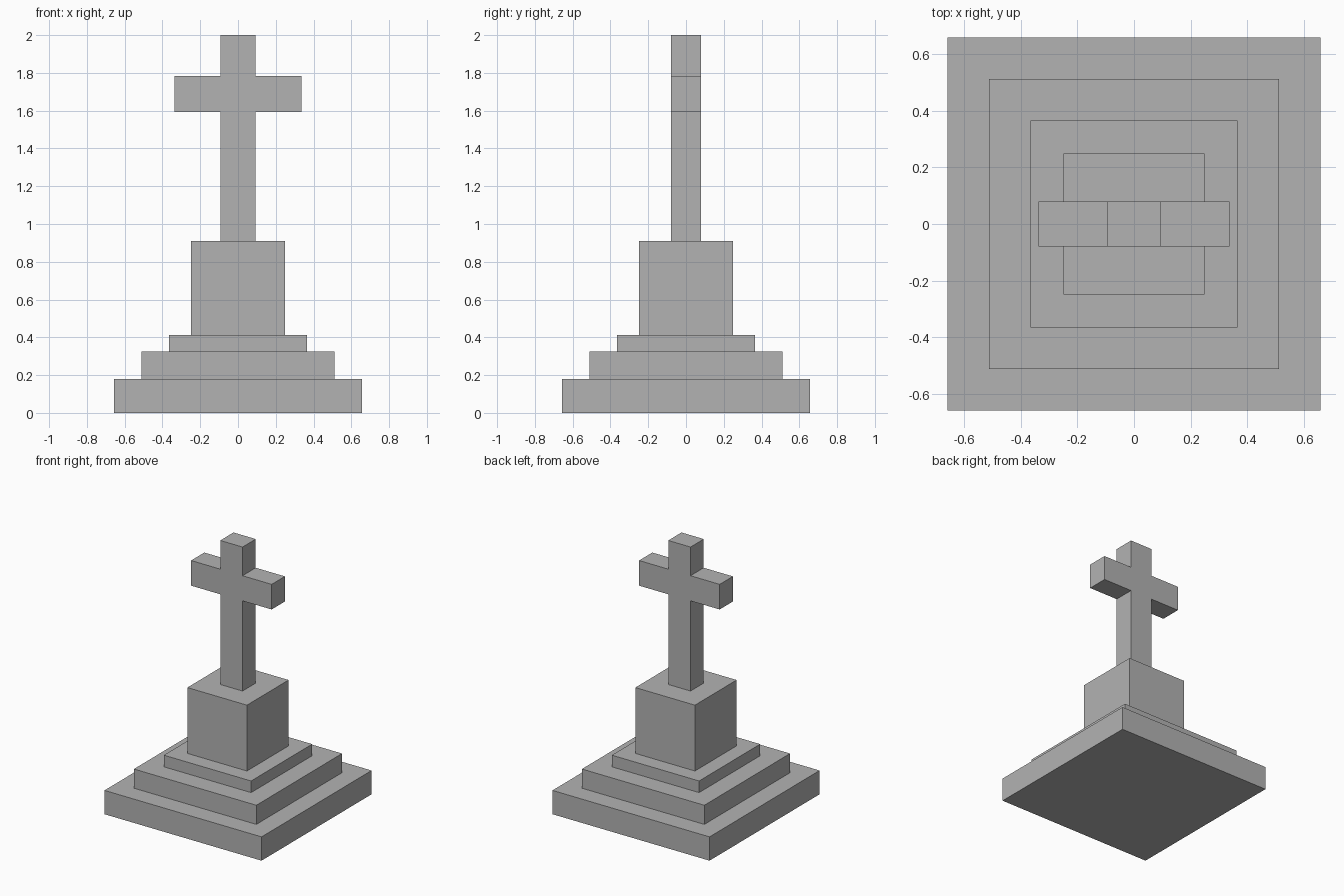
import bpy
import bmesh

cube = bpy.data.objects.get("Cube")
if cube:
    bpy.data.objects.remove(cube, do_unlink=True)

# Single stone colour
stone = bpy.data.materials.new("grey_stone")
stone.use_nodes = True
colour = (0.45, 0.45, 0.45, 1)
stone.diffuse_color = colour
stone.node_tree.nodes["Principled BSDF"].inputs["Base Color"].default_value = colour


def finish(name, bm):
    bmesh.ops.recalc_face_normals(bm, faces=bm.faces)
    mesh = bpy.data.meshes.new(name)
    bm.to_mesh(mesh)
    bm.free()
    mesh.materials.append(stone)
    bpy.context.collection.objects.link(bpy.data.objects.new(name, mesh))


def square_block(name, half, bottom, top):
    bm = bmesh.new()
    bmesh.ops.create_cube(bm, size=1)
    bmesh.ops.scale(bm, vec=(2 * half, 2 * half, top - bottom), verts=bm.verts)
    bmesh.ops.translate(bm, vec=(0, 0, (bottom + top) / 2), verts=bm.verts)
    finish(name, bm)


# Stepped base and pedestal, stacked upwards
level = 0
for name, half, top in (
    ("lower_step", 0.657, 0.18),
    ("middle_step", 0.512, 0.325),
    ("upper_step", 0.365, 0.413),
    ("pedestal", 0.249, 0.911),
):
    square_block(name, half, level, top)
    level = top

# Cross: mirrored outline, extruded front to back
shaft, arm, depth = 0.093, 0.337, 0.079
arm_low, arm_high, summit = 1.593, 1.783, 2.0
side = [(shaft, level), (shaft, arm_low), (arm, arm_low),
        (arm, arm_high), (shaft, arm_high), (shaft, summit)]
outline = side + [(-x, z) for x, z in reversed(side)]
bm = bmesh.new()
face = bm.faces.new([bm.verts.new((x, -depth, z)) for x, z in outline])
extruded = bmesh.ops.extrude_face_region(bm, geom=[face], use_keep_orig=True)
moved = [v for v in extruded["geom"] if isinstance(v, bmesh.types.BMVert)]
bmesh.ops.translate(bm, vec=(0, 2 * depth, 0), verts=moved)
finish("cross", bm)
